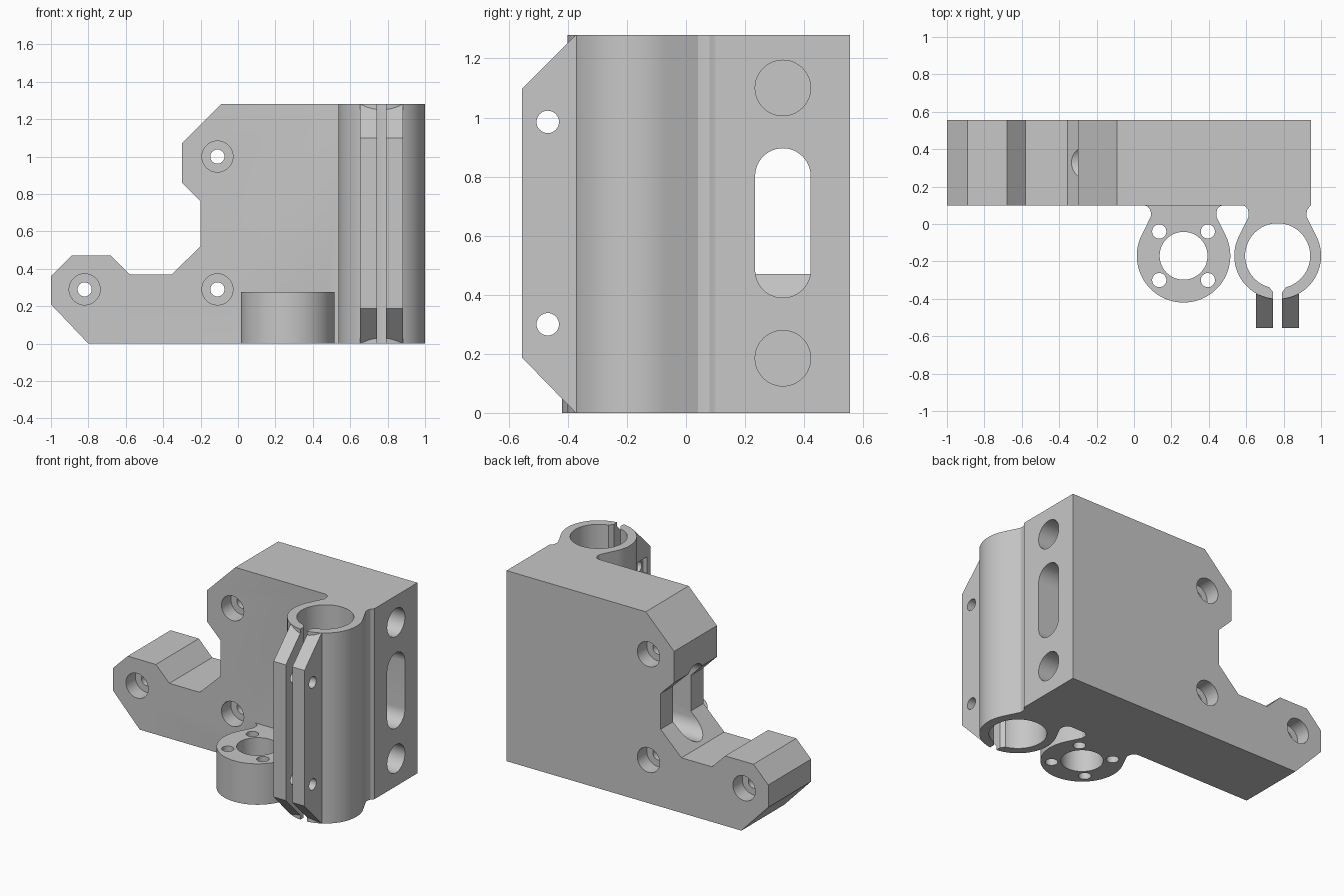
import bpy, bmesh
from math import cos, sin, pi, radians

cube = bpy.data.objects.get("Cube")
if cube:
    bpy.data.objects.remove(cube, do_unlink=True)

grey = bpy.data.materials.new("plain grey")
grey.use_nodes = True
colour = (0.57, 0.57, 0.57, 1)
grey.diffuse_color = colour
grey.node_tree.nodes["Principled BSDF"].inputs["Base Color"].default_value = colour


def prism(name, outline, axis, lo, hi):
    """Extrude a flat outline along the given axis from lo to hi."""
    place = {"x": lambda a, b, t: (t, a, b),
             "y": lambda a, b, t: (a, t, b),
             "z": lambda a, b, t: (a, b, t)}[axis]
    bm = bmesh.new()
    ends = [[bm.verts.new(place(a, b, t)) for a, b in outline] for t in (lo, hi)]
    for end in ends:
        bm.faces.new(end)
    n = len(outline)
    for i in range(n):
        j = (i + 1) % n
        bm.faces.new((ends[0][i], ends[0][j], ends[1][j], ends[1][i]))
    bmesh.ops.recalc_face_normals(bm, faces=bm.faces)
    mesh = bpy.data.meshes.new(name)
    bm.to_mesh(mesh)
    bm.free()
    mesh.materials.append(grey)
    obj = bpy.data.objects.new(name, mesh)
    bpy.context.collection.objects.link(obj)
    return obj


def arc(cx, cy, r, start=0, end=360, n=48):
    steps = n if end - start == 360 else n + 1
    angles = [radians(start + (end - start) * i / n) for i in range(steps)]
    return [(cx + r * cos(a), cy + r * sin(a)) for a in angles]


def rect(a0, b0, a1, b1):
    return [(a0, b0), (a1, b0), (a1, b1), (a0, b1)]


def combine(target, tool, operation):
    mod = target.modifiers.new("cut", "BOOLEAN")
    mod.operation, mod.object, mod.solver = operation, tool, "EXACT"
    bpy.ops.object.select_all(action="DESELECT")
    bpy.context.view_layer.objects.active = target
    target.select_set(True)
    bpy.ops.object.modifier_apply(modifier=mod.name)
    bpy.data.objects.remove(tool, do_unlink=True)


def cut(target, outline, axis, lo, hi):
    combine(target, prism("cutter", outline, axis, lo, hi), "DIFFERENCE")


FRONT, BACK, TOP, SIDE = 0.1, 0.555, 1.28, 0.945
RING_Y = -0.17


def necked_ring(name, cx, r, neck, height):
    """Round boss joined to the block by a waisted, filleted neck."""
    fillet = [(0.035, 0.12), (0.035, 0.1), (0.018, 0.094),
              (0.005, 0.08), (0, 0.062), (0, 0.04)]
    right = [(min(cx + neck + dx, SIDE), y) for dx, y in fillet]
    left = [(cx - neck - dx, y) for dx, y in reversed(fillet)]
    round_side = arc(cx, RING_Y, r, 26, -206, 64)
    return prism(name, right + round_side + left, "z", 0, height)


# Main block with its stepped and chamfered left edge
body = prism("bracket_body", [
    (-0.8, 0), (SIDE, 0), (SIDE, TOP), (-0.09, TOP), (-0.3, 1.07),
    (-0.3, 0.86), (-0.2, 0.76), (-0.2, 0.52), (-0.355, 0.37),
    (-0.58, 0.37), (-0.68, 0.47), (-0.89, 0.47), (-1, 0.36), (-1, 0.21),
], "y", FRONT, BACK)

# Tall bearing clamp and short nut boss
CLAMP_X, BOSS_X = 0.768, 0.265
combine(body, necked_ring("bearing_clamp", CLAMP_X, 0.232, 0.155, TOP), "UNION")
combine(body, necked_ring("nut_boss", BOSS_X, 0.25, 0.175, 0.275), "UNION")

# Pair of chamfered clamp tabs, made as one bar and split by the slit
tab = [(-0.28, 0), (-0.373, 0), (-BACK, 0.187), (-BACK, 1.098), (-0.373, TOP), (-0.28, TOP)]
combine(body, prism("clamp_tabs", tab, "x", CLAMP_X - 0.115, CLAMP_X + 0.115), "UNION")
cut(body, arc(CLAMP_X, RING_Y, 0.174, n=64), "z", -0.1, TOP + 0.1)
half_slit = [(0.024, -0.6), (0.024, -0.365), (0.045, -0.338), (0.045, -0.25)]
slit = [(CLAMP_X + x, y) for x, y in half_slit]
slit += [(CLAMP_X - x, y) for x, y in reversed(half_slit)]
cut(body, slit, "z", -0.1, TOP + 0.1)

# Clamp screw holes with square nut pockets on the inner tab
for z in (0.3, 0.985):
    cut(body, arc(-0.468, z, 0.038, n=32), "x", 0.6, 0.95)
    cut(body, rect(-0.52, z - 0.055, -0.416, z + 0.055), "x", 0.6, CLAMP_X - 0.085)

# Nut boss bore and its four screw holes
cut(body, arc(BOSS_X, RING_Y, 0.128), "z", -0.1, 0.4)
for sx in (-1, 1):
    for sy in (-1, 1):
        cut(body, arc(BOSS_X + sx * 0.13, RING_Y + sy * 0.13, 0.038, n=32), "z", -0.1, 0.4)

# Counterbored screw holes, sunk from front and back
for x, z in ((-0.11, 1.0), (-0.11, 0.29), (-0.82, 0.29)):
    cut(body, arc(x, z, 0.038, n=32), "y", 0, 0.7)
    cut(body, arc(x, z, 0.083), "y", 0, FRONT + 0.1)
    cut(body, arc(x, z, 0.083), "y", BACK - 0.1, 0.7)

# Blind rod sockets and the long belt slot on the side
ROD_Y, ROD_R = 0.328, 0.094
for z in (0.185, 1.1):
    cut(body, arc(ROD_Y, z, ROD_R), "x", 0.05, 1.1)
slot = arc(ROD_Y, 0.802, ROD_R, 0, 180, 24) + arc(ROD_Y, 0.484, ROD_R, 180, 360, 24)
cut(body, slot, "x", -0.5, 1.1)

# Smooth the round walls and keep the machined edges sharp
bpy.ops.object.select_all(action="DESELECT")
bpy.context.view_layer.objects.active = body
body.select_set(True)
bpy.ops.object.shade_smooth_by_angle(angle=radians(25))
